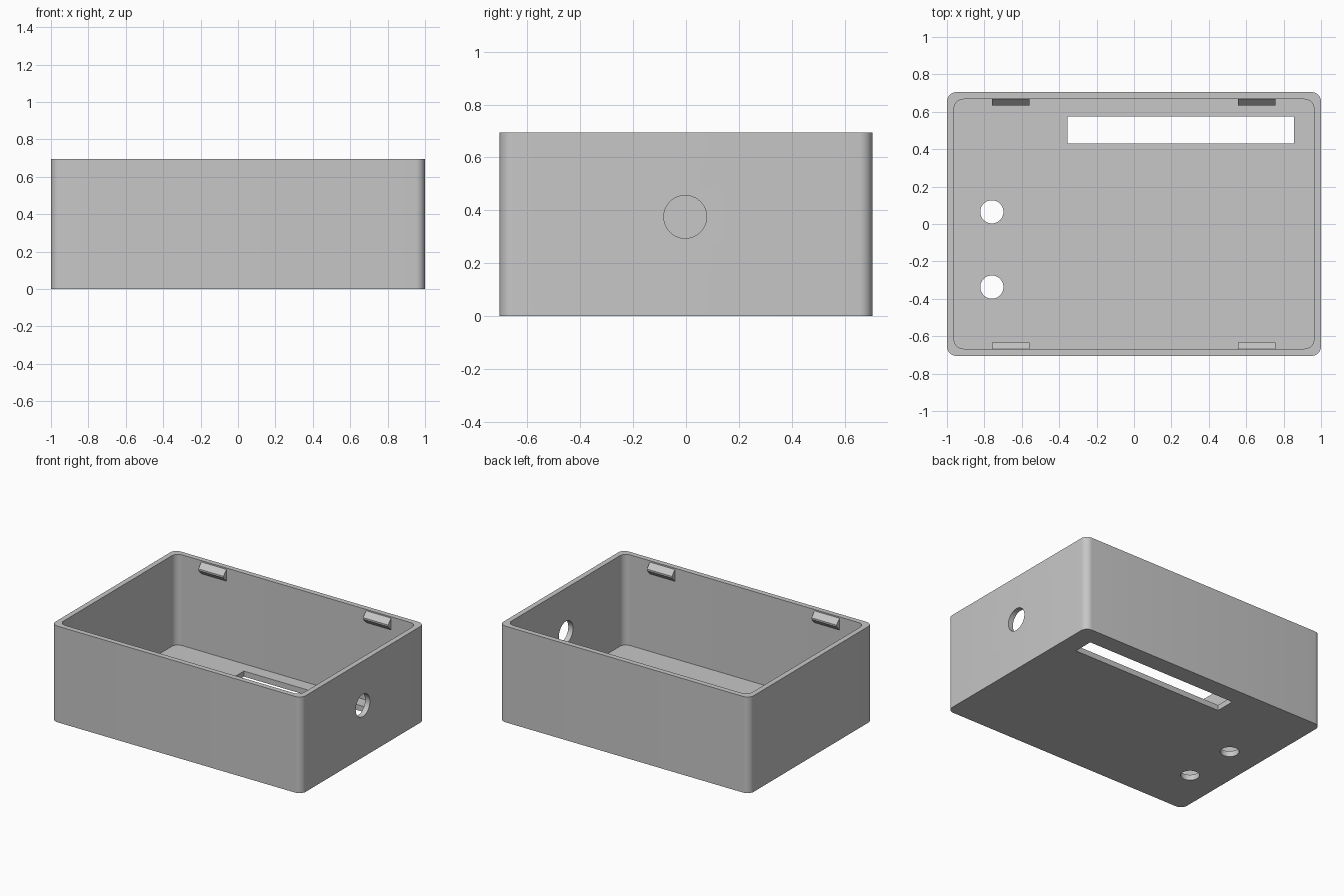
import bpy, bmesh, math
from mathutils import Matrix

if "Cube" in bpy.data.objects:
    bpy.data.objects.remove(bpy.data.objects["Cube"], do_unlink=True)

HX, HY, H = 1.0, 0.705, 0.695      # outer half sizes and height
WALL, FLOOR = 0.038, 0.04

grey = bpy.data.materials.new("light grey plastic")
grey.use_nodes = True
colour = (0.57, 0.57, 0.57, 1)
grey.diffuse_color = colour
grey.node_tree.nodes["Principled BSDF"].inputs["Base Color"].default_value = colour


def make_object(name, bm):
    bmesh.ops.recalc_face_normals(bm, faces=bm.faces)
    mesh = bpy.data.meshes.new(name)
    bm.to_mesh(mesh)
    bm.free()
    mesh.materials.append(grey)
    obj = bpy.data.objects.new(name, mesh)
    bpy.context.collection.objects.link(obj)
    return obj


def prism(name, points, vector):
    """Extrude a closed 3D outline along a vector."""
    bm = bmesh.new()
    face = bm.faces.new([bm.verts.new(p) for p in points])
    ext = bmesh.ops.extrude_face_region(bm, geom=[face])
    verts = [g for g in ext["geom"] if isinstance(g, bmesh.types.BMVert)]
    bmesh.ops.translate(bm, vec=vector, verts=verts)
    return make_object(name, bm)


def rounded_block(name, hx, hy, z0, z1, radius, steps=8):
    points = []
    for i, (sx, sy) in enumerate([(1, 1), (-1, 1), (-1, -1), (1, -1)]):
        for k in range(steps + 1):
            a = math.pi / 2 * (i + k / steps)
            points.append((sx * (hx - radius) + radius * math.cos(a),
                           sy * (hy - radius) + radius * math.sin(a), z0))
    return prism(name, points, (0, 0, z1 - z0))


def cylinder(name, radius, depth, matrix):
    bm = bmesh.new()
    bmesh.ops.create_cone(bm, cap_ends=True, segments=48, radius1=radius,
                          radius2=radius, depth=depth, matrix=matrix)
    return make_object(name, bm)


def cut(target, cutter):
    cutter.hide_render = True
    mod = target.modifiers.new("cut", "BOOLEAN")
    mod.operation, mod.solver, mod.object = "DIFFERENCE", "EXACT", cutter
    bpy.context.view_layer.objects.active = target
    bpy.ops.object.modifier_apply(modifier=mod.name)
    bpy.data.objects.remove(cutter, do_unlink=True)


# Open-topped case with rounded vertical corners
case = rounded_block("case", HX, HY, 0, H, 0.05)
cut(case, rounded_block("cavity", HX - WALL, HY - WALL, FLOOR, H + 0.2, 0.05))

# Long slot and two round holes through the floor
slot = [(-0.355, 0.43, -0.1), (0.855, 0.43, -0.1), (0.855, 0.575, -0.1), (-0.355, 0.575, -0.1)]
cut(case, prism("slot_cutter", slot, (0, 0, 0.2)))
for y in (0.065, -0.337):
    cut(case, cylinder("floor_hole_cutter", 0.062, 0.2, Matrix.Translation((-0.76, y, 0))))

# Round cable hole in the side wall
cut(case, cylinder("cable_hole_cutter", 0.081, 0.2,
                   Matrix.Translation((HX, -0.003, 0.375)) @ Matrix.Rotation(math.pi / 2, 4, "Y")))

# Wedge-shaped snap clips near the rim, two on each long wall
inner = HY - WALL
wedge = [(inner + 0.005, 0.685), (inner, 0.685), (inner - 0.034, 0.648),
         (inner - 0.034, 0.636), (inner, 0.6), (inner + 0.005, 0.6)]
for side, word in ((1, "back"), (-1, "front")):
    for x, lr in ((0.556, "left"), (-0.76, "right")):
        prism(f"{word}_{lr}_clip", [(x, side * y, z) for y, z in wedge], (0.2, 0, 0))

# Smooth rounded corners, crisp edges elsewhere
bpy.ops.object.select_all(action="DESELECT")
case.select_set(True)
bpy.context.view_layer.objects.active = case
bpy.ops.object.shade_smooth_by_angle(angle=math.radians(30))
